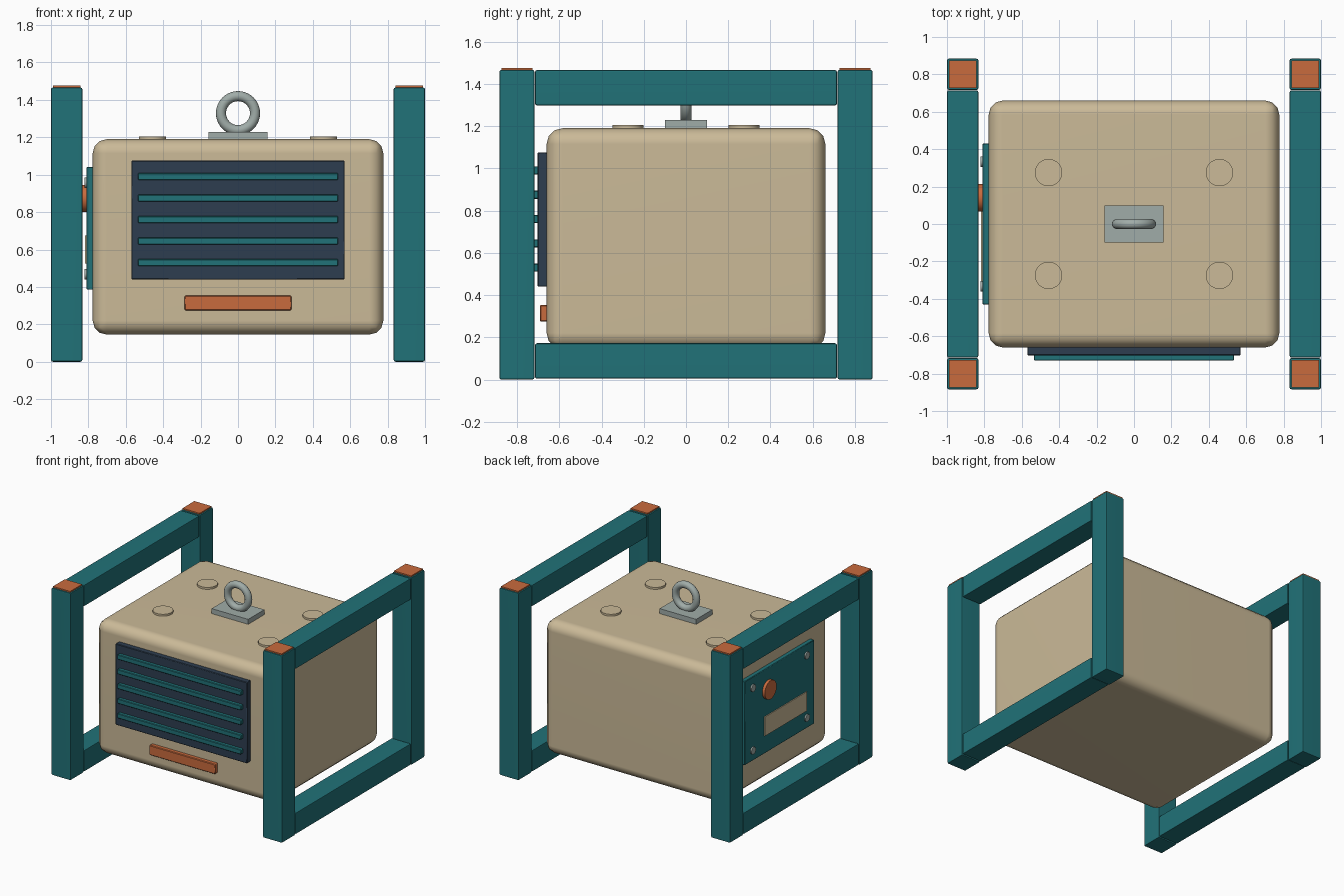
import bpy, bmesh, math
from mathutils import Matrix

if "Cube" in bpy.data.objects:
    bpy.data.objects.remove(bpy.data.objects["Cube"])


def material(name, rgb):
    m = bpy.data.materials.new(name)
    m.diffuse_color = (*rgb, 1)
    m.use_nodes = True
    m.node_tree.nodes["Principled BSDF"].inputs["Base Color"].default_value = m.diffuse_color
    return m


TEAL = material("teal paint", (0.0150, 0.168, 0.188))
BEIGE = material("beige paint", (0.597, 0.491, 0.314))
ORANGE = material("orange accent", (0.584, 0.147, 0.048))
NAVY = material("dark navy", (0.027, 0.048, 0.080))
STEEL = material("pale steel", (0.352, 0.413, 0.392))


def finish(name, bm, mat):
    me = bpy.data.meshes.new(name)
    bm.to_mesh(me)
    bm.free()
    ob = bpy.data.objects.new(name, me)
    bpy.context.collection.objects.link(ob)
    me.materials.append(mat)
    bpy.ops.object.select_all(action='DESELECT')
    ob.select_set(True)
    bpy.context.view_layer.objects.active = ob
    bpy.ops.object.shade_smooth_by_angle(angle=math.radians(40))
    w = ob.modifiers.new("even_normals", 'WEIGHTED_NORMAL')
    w.keep_sharp = True
    return ob


def box(name, x, y, z, mat, bevel=0.0, segments=2):
    """Box from (min, max) ranges, with optionally rounded edges."""
    bm = bmesh.new()
    size = [r[1] - r[0] for r in (x, y, z)]
    mid = [(r[0] + r[1]) / 2 for r in (x, y, z)]
    bmesh.ops.create_cube(bm, size=1, matrix=Matrix.Translation(mid) @ Matrix.Diagonal((*size, 1)))
    if bevel:
        bmesh.ops.bevel(bm, geom=bm.edges[:], offset=bevel, segments=segments,
                        profile=0.5, affect='EDGES')
    return finish(name, bm, mat)


def disc(name, centre, radius, depth, mat, axis='Z', sides=32):
    bm = bmesh.new()
    turn = Matrix.Rotation(math.pi / 2, 4, 'Y') if axis == 'X' else Matrix.Identity(4)
    bmesh.ops.create_cone(bm, cap_ends=True, segments=sides, radius1=radius, radius2=radius,
                          depth=depth, matrix=Matrix.Translation(centre) @ turn)
    return finish(name, bm, mat)


# Main housing
box("housing", (-0.777, 0.777), (-0.66, 0.66), (0.145, 1.19), BEIGE, 0.075, 3)

# Side frames: posts, caps and rails
for sx, side in ((-1, "left"), (1, "right")):
    xr = sorted((sx * 0.832, sx * 1.0))
    cap_x = sorted((sx * 0.842, sx * 0.99))
    for sy, end in ((-1, "front"), (1, "back")):
        box(f"{side}_{end}_post", xr, sorted((sy * 0.717, sy * 0.884)), (0, 1.466), TEAL, 0.01)
        box(f"{side}_{end}_cap", cap_x, sorted((sy * 0.727, sy * 0.874)), (1.455, 1.476), ORANGE)
    box(f"{side}_bottom_rail", xr, (-0.715, 0.715), (0.004, 0.172), TEAL, 0.01)
    box(f"{side}_top_rail", xr, (-0.715, 0.715), (1.298, 1.466), TEAL, 0.01)

# Front grille with slats, and the accent strip below
box("grille_panel", (-0.57, 0.57), (-0.703, -0.655), (0.44, 1.075), NAVY, 0.004, 1)
for i in range(5):
    z = 0.53 + i * 0.115
    box(f"grille_slat_{i + 1}", (-0.535, 0.535), (-0.73, -0.695), (z - 0.019, z + 0.019), TEAL, 0.004, 1)
box("front_strip", (-0.285, 0.285), (-0.692, -0.65), (0.275, 0.353), ORANGE, 0.005, 1)

# Round pads on the roof
for sx in (-1, 1):
    for sy in (-1, 1):
        disc("roof_pad", (sx * 0.457, sy * 0.275, 1.192), 0.073, 0.026, BEIGE)

# Lifting eye
box("eye_plate", (-0.158, 0.158), (-0.1, 0.1), (1.18, 1.229), STEEL)
bpy.ops.mesh.primitive_torus_add(major_radius=0.091, minor_radius=0.027, major_segments=40,
                                 minor_segments=14, location=(0, 0, 1.329),
                                 rotation=(math.pi / 2, 0, 0))
ring = bpy.context.object
ring.name = "lifting_ring"
ring.data.materials.append(STEEL)
bpy.ops.object.shade_smooth()

# Control panel on the left side: backing, knob, label and screws
box("control_panel", (-0.81, -0.765), (-0.43, 0.43), (0.385, 1.042), TEAL, 0.004, 1)
disc("control_knob", (-0.815, 0.14, 0.873), 0.073, 0.034, ORANGE, 'X')
box("label_plate", (-0.817, -0.80), (-0.33, 0.19), (0.525, 0.675), BEIGE)
for y in (-0.334, 0.334):
    for z in (0.468, 0.957):
        disc("panel_screw", (-0.812, y, z), 0.028, 0.018, STEEL, 'X', 16)
